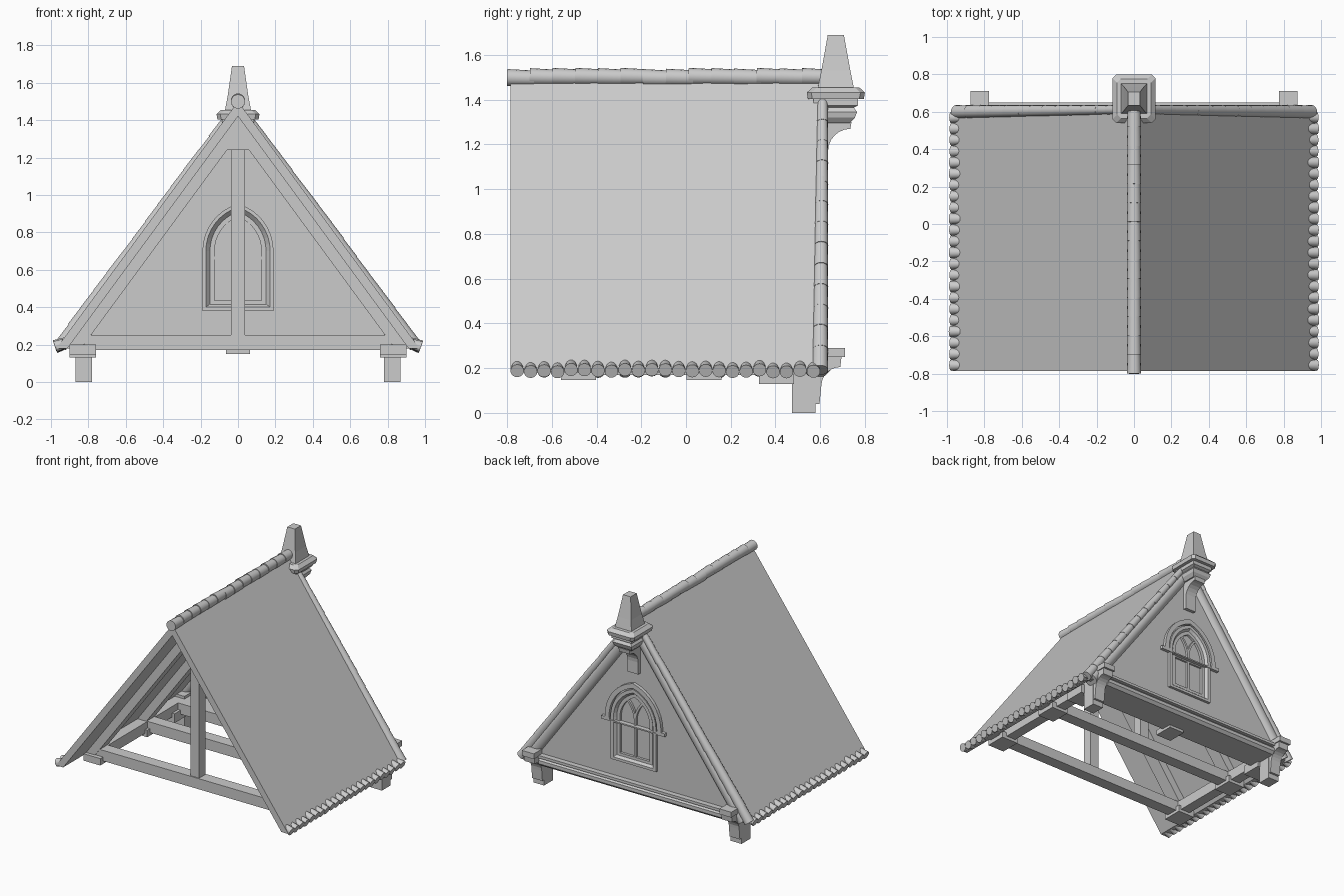
import bpy, bmesh, math, random
from mathutils import Matrix, Vector

random.seed(4)
cube = bpy.data.objects.get("Cube")
if cube:
    bpy.data.objects.remove(cube, do_unlink=True)

GREY = (0.6, 0.6, 0.6, 1)
mat = bpy.data.materials.new("plain_grey")
mat.use_nodes = True
mat.diffuse_color = GREY
mat.node_tree.nodes["Principled BSDF"].inputs["Base Color"].default_value = GREY

K = 1.36                      # roof pitch, rise over run
FRONT, BACK = -0.785, 0.60    # roof ends
TRUSSES = (-0.48, 0.08)


def finish(name, bm, smooth=False):
    bmesh.ops.recalc_face_normals(bm, faces=bm.faces)
    for f in bm.faces:
        f.smooth = False
        f.material_index = 0
    me = bpy.data.meshes.new(name)
    bm.to_mesh(me)
    bm.free()
    me.materials.append(mat)
    ob = bpy.data.objects.new(name, me)
    bpy.context.collection.objects.link(ob)
    if smooth:
        bpy.ops.object.select_all(action='DESELECT')
        ob.select_set(True)
        bpy.context.view_layer.objects.active = ob
        bpy.ops.object.shade_smooth_by_angle(angle=math.radians(40))
    return ob


def prism(name, loops, lo, hi, axis='Y'):
    """Extrude closed outlines (later ones are holes) along an axis from lo to hi."""
    cu = bpy.data.curves.new(name, 'CURVE')
    cu.dimensions, cu.fill_mode, cu.extrude = '2D', 'BOTH', (hi - lo) / 2
    for pts in loops:
        sp = cu.splines.new('POLY')
        sp.points.add(len(pts) - 1)
        for p, (u, v) in zip(sp.points, pts):
            p.co = (u, v, 0, 1)
        sp.use_cyclic_u = True
    tmp = bpy.data.objects.new(name, cu)
    bpy.context.collection.objects.link(tmp)
    me = bpy.data.meshes.new_from_object(tmp.evaluated_get(bpy.context.evaluated_depsgraph_get()))
    bpy.data.objects.remove(tmp, do_unlink=True)
    bm = bmesh.new()
    bm.from_mesh(me)
    bpy.data.meshes.remove(me)
    bmesh.ops.remove_doubles(bm, verts=bm.verts, dist=1e-5)
    mid = (lo + hi) / 2
    for v in bm.verts:
        u, w, t = v.co
        v.co = (u, mid + t, w) if axis == 'Y' else (mid + t, u, w)
    return finish(name, bm)


def box(name, x, y, z, bevel=0.0):
    bm = bmesh.new()
    bmesh.ops.create_cube(bm, size=1)
    for v in bm.verts:
        v.co = [lo + (c + 0.5) * (hi - lo) for c, (lo, hi) in zip(v.co, (x, y, z))]
    if bevel:
        bmesh.ops.bevel(bm, geom=bm.edges[:], offset=bevel, segments=1, affect='EDGES')
    return finish(name, bm)


def chevron(name, outer, inner, bottom, y0, y1):
    a, b = (outer - bottom) / K, (inner - bottom) / K
    pts = [(a, bottom), (0, outer), (-a, bottom), (-b, bottom), (0, inner), (b, bottom)]
    return prism(name, [pts], y0, y1)


def loft(name, rings, closed=True):
    """Bridge matching rings of points; cap both ends, or join last to first."""
    bm = bmesh.new()
    rings = [[bm.verts.new(p) for p in ring] for ring in rings]
    n = len(rings[0])
    for r, s in zip(rings, rings[1:] + ([] if closed else rings[:1])):
        for i in range(n):
            bm.faces.new((r[i], r[(i + 1) % n], s[(i + 1) % n], s[i]))
    if closed:
        bm.faces.new(rings[0])
        bm.faces.new(rings[-1])
    return finish(name, bm)


def stack(name, sections, cy, chamfer=0.0):
    """Join rectangular (half x, half y, z) sections, with cut corners if asked."""
    rings, c = [], chamfer
    for hx, hy, z in sections:
        pts = [(hx, hy - c), (hx - c, hy), (c - hx, hy), (-hx, hy - c),
               (-hx, c - hy), (c - hx, -hy), (hx - c, -hy), (hx, c - hy)]
        rings.append([(x, cy + y, z) for x, y in (pts if c else pts[::2])])
    return loft(name, rings)


def barrel(bm, p, q, r0, r1):
    p, q = Vector(p), Vector(q)
    turn = (q - p).to_track_quat('Z', 'Y').to_matrix().to_4x4()
    bmesh.ops.create_cone(bm, cap_ends=True, segments=16, radius1=r0, radius2=r1,
                          depth=(q - p).length, matrix=Matrix.Translation((p + q) / 2) @ turn)


def arc(cx, cz, r, a0, a1, n=8):
    return [(cx + r * math.cos(a0 + (a1 - a0) * i / n),
             cz + r * math.sin(a0 + (a1 - a0) * i / n)) for i in range(n + 1)]


OFF, SPRING = 0.073, 0.70     # pointed arch centre offset and spring height


def arch(w, base):
    r = w + OFF
    right = arc(-OFF, SPRING, r, 0, math.acos(OFF / r))
    return [(w, base)] + right + [(-x, z) for x, z in right[-2::-1]] + [(-w, base)]


# roof covering and timber trusses
chevron("roof_slab", 1.50, 1.42, 0.18, FRONT, BACK)
for tag, y in zip(("front", "middle"), TRUSSES):
    chevron(tag + "_rafters", 1.43, 1.32, 0.18, y - 0.05, y + 0.05)
    box(tag + "_tie_beam", (-0.82, 0.82), (y - 0.045, y + 0.045), (0.17, 0.25))
    box(tag + "_king_post", (-0.037, 0.037), (y - 0.037, y + 0.037), (0.25, 1.26))
    prism(tag + "_post_head", [[(-0.06, 1.24), (0.06, 1.24), (0.06, 1.33), (0, 1.42), (-0.06, 1.33)]],
          y - 0.055, y + 0.055)
box("rear_tie_beam", (-0.82, 0.82), (0.40, 0.60), (0.17, 0.25))
box("rear_centre_pad", (-0.065, 0.065), (0.33, 0.48), (0.15, 0.19))

# wall plates, pads, corner posts and brackets on both sides
curve = arc(0.69, 0.12, 0.085, math.pi, math.pi / 2, 6)
bracket = [(0.57, 0.04), (0.597, 0.04)] + curve + [(0.695, 0.25), (0.57, 0.25)]
for side, s in (("left", 1), ("right", -1)):
    def span(a, b):
        return tuple(sorted((s * a, s * b)))
    box(side + "_wall_plate", span(0.78, 0.86), (-0.48, 0.58), (0.17, 0.25))
    for y in TRUSSES + (0.405,):
        box(side + "_beam_pad", span(0.76, 0.90), (y - 0.078, y + 0.078),
            (0.13 if y > 0.3 else 0.148, 0.20))
    box(side + "_corner_post", span(0.78, 0.87), (0.475, 0.58), (0, 0.27))
    prism(side + "_bracket", [bracket], *span(0.782, 0.868), axis='X')
    box(side + "_bracket_cap", span(0.775, 0.875), (0.57, 0.71), (0.25, 0.29))

# gable wall with a pointed window
half = (1.42 - 0.18) / K
prism("gable_wall", [[(-half, 0.18), (half, 0.18), (0, 1.42)], arch(0.16, 0.40)], 0.575, 0.61)
ring = [(0.19, 0.38, 0.63), (0.19, 0.38, 0.555), (0.172, 0.40, 0.555), (0.145, 0.42, 0.585),
        (0.145, 0.42, 0.605), (0.165, 0.40, 0.63)]
loft("window_surround", [[(x, y, z) for x, z in arch(w, b)] for w, b, y in ring], False)
prism("window_frame", [arch(0.15, 0.41), arch(0.125, 0.435)], 0.575, 0.612)
prism("window_pane", [arch(0.15, 0.41)], 0.588, 0.593)
prism("hood_mould", [arch(0.235, 0.675), arch(0.20, 0.665)], 0.60, 0.634)
for s in (1, -1):
    box("hood_stop", tuple(sorted((s * 0.195, s * 0.265))), (0.60, 0.634), (0.665, 0.69))
    R = 0.14 + OFF
    bar = [arc(-OFF - 0.14, SPRING, R + d, 0, 0.78) for d in (-0.008, 0.008)]
    prism("window_tracery", [[(s * x, z) for x, z in bar[0] + bar[1][::-1]]], 0.58, 0.61)
box("window_mullion", (-0.009, 0.009), (0.58, 0.61), (0.42, SPRING + 0.02))
box("window_transom", (-0.14, 0.14), (0.58, 0.608), (0.655, 0.672))
box("gable_sill_beam", (-0.80, 0.80), (0.54, 0.645), (0.17, 0.235), 0.02)
box("gable_sill_cap", (-0.78, 0.78), (0.57, 0.65), (0.235, 0.255))

# rounded moulding under the rear roof edge
bm = bmesh.new()
for s in (1, -1):
    barrel(bm, (s * 0.90, 0.585, 1.41 - K * 0.90), (0, 0.585, 1.41), 0.05, 0.05)
finish("rake_moulding", bm, True)

# overlapping tiles along the rear roof edge, slimmer towards the ridge
bm = bmesh.new()
N = 14
for s in (1, -1):
    for i in range(N):
        x0, x1 = 0.95 * (1 - i / N), max(0.95 * (1 - (i + 1.2) / N), 0)
        r = 0.036 - 0.012 * i / N
        y, z = 0.636 - r, 1.485 + random.uniform(-0.003, 0.003)
        barrel(bm, (s * x0, y, z - K * x0), (s * x1, y, z - K * x1), r, r - 0.003)
finish("verge_tiles", bm, True)

# barrel tiles along both eaves
bm = bmesh.new()
N = 23
step = (BACK - FRONT) / N
for s in (1, -1):
    for i in range(N):
        y = FRONT + step * (i + 0.5)
        j = random.uniform(-0.006, 0.006)
        barrel(bm, (s * (0.978 + j / 2), y, 0.188 + j), (s * 0.922, y, 0.208 + j), 0.030, 0.025)
finish("eave_tiles", bm, True)

# ridge tiles, sitting low over the apex
bm = bmesh.new()
N = 14
step = (0.62 + 0.80) / N
for i in range(N):
    y = -0.80 + step * i
    z = 1.502 + random.uniform(-0.003, 0.003)
    barrel(bm, (0, y, z), (0, y + step * 1.2, z - 0.003), 0.038, 0.034)
finish("ridge_tiles", bm, True)

# finial on its stepped corbel
stack("finial_spike", [(0.072, 0.083, 1.44), (0.055, 0.065, 1.53), (0.032, 0.036, 1.69)], 0.67)
stack("finial_plate", [(0.11, 0.125, 1.403), (0.115, 0.13, 1.432), (0.09, 0.105, 1.455)], 0.67, 0.02)
stack("finial_neck", [(0.055, 0.06, 1.295), (0.075, 0.085, 1.32), (0.08, 0.095, 1.345),
                      (0.065, 0.08, 1.365), (0.085, 0.10, 1.375), (0.085, 0.10, 1.405)], 0.67)
curve = arc(0.735, 1.17, 0.10, math.pi, math.pi / 2, 6)
prism("finial_bracket", [[(0.60, 1.08), (0.635, 1.08)] + curve + [(0.74, 1.30), (0.60, 1.30)]],
      -0.045, 0.045, axis='X')
